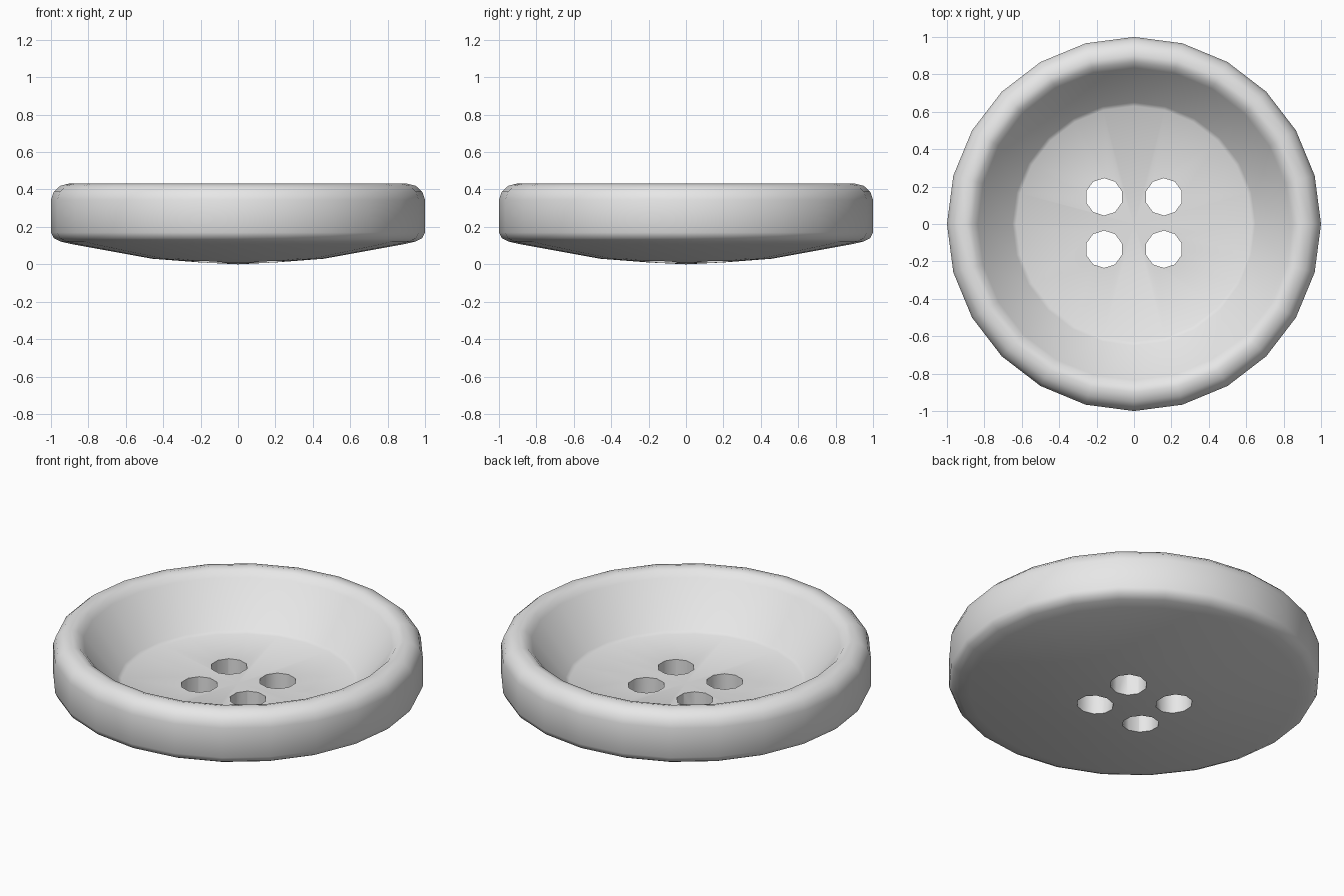
import bpy
import bmesh
import math
from mathutils import Matrix, Vector

cube = bpy.data.objects.get("Cube")
if cube:
    bpy.data.objects.remove(cube, do_unlink=True)


def make_material(name, color):
    mat = bpy.data.materials.new(name)
    mat.use_nodes = True
    mat.diffuse_color = color
    mat.node_tree.nodes["Principled BSDF"].inputs["Base Color"].default_value = color
    return mat


def make_object(name, bm):
    bmesh.ops.recalc_face_normals(bm, faces=bm.faces)
    mesh = bpy.data.meshes.new(name)
    bm.to_mesh(mesh)
    bm.free()
    obj = bpy.data.objects.new(name, mesh)
    bpy.context.collection.objects.link(obj)
    return obj


def lathe(name, profile, sides):
    """Revolve (radius, height) points around z into a closed solid."""
    bm = bmesh.new()
    verts = [bm.verts.new((r, 0, z)) for r, z in profile]
    edges = [bm.edges.new(pair) for pair in zip(verts, verts[1:])]
    bmesh.ops.spin(bm, geom=verts + edges, cent=(0, 0, 0), axis=(0, 0, 1),
                   angle=math.tau, steps=sides)
    bmesh.ops.remove_doubles(bm, verts=bm.verts, dist=0.0005)
    return make_object(name, bm)


# Dished button body: domed underside, rounded rim, sloping wall, flat floor
profile = [
    (0, 0), (0.2, 0.01), (0.46, 0.03), (0.89, 0.108), (0.95, 0.122),
    (0.985, 0.14), (1, 0.17),
    (1, 0.345), (0.985, 0.388), (0.95, 0.42), (0.9, 0.432),
    (0.865, 0.422), (0.835, 0.39),
    (0.65, 0.163), (0.63, 0.15), (0, 0.15),
]
body = lathe("button_body", profile, 24)
body.data.materials.append(make_material("light grey", (0.8, 0.8, 0.8, 1)))

# Four ten-sided thread holes
bm = bmesh.new()
for sx in (-1, 1):
    for sy in (-1, 1):
        place = Matrix.Translation(Vector((0.16 * sx, 0.005 + 0.14 * sy, 0.1)))
        bmesh.ops.create_cone(bm, cap_ends=True, segments=10, radius1=0.1,
                              radius2=0.1, depth=0.6, matrix=place)
cutter = make_object("thread_hole_cutter", bm)
cutter.hide_render = True

cut = body.modifiers.new("thread_holes", 'BOOLEAN')
cut.operation = 'DIFFERENCE'
cut.solver = 'EXACT'
cut.object = cutter

for obj in bpy.context.selected_objects:
    obj.select_set(False)
body.select_set(True)
bpy.context.view_layer.objects.active = body
bpy.ops.object.modifier_apply(modifier=cut.name)
bpy.data.objects.remove(cutter, do_unlink=True)

# Soft rim with crisp hole edges
bpy.ops.object.shade_smooth_by_angle(angle=math.radians(50))
